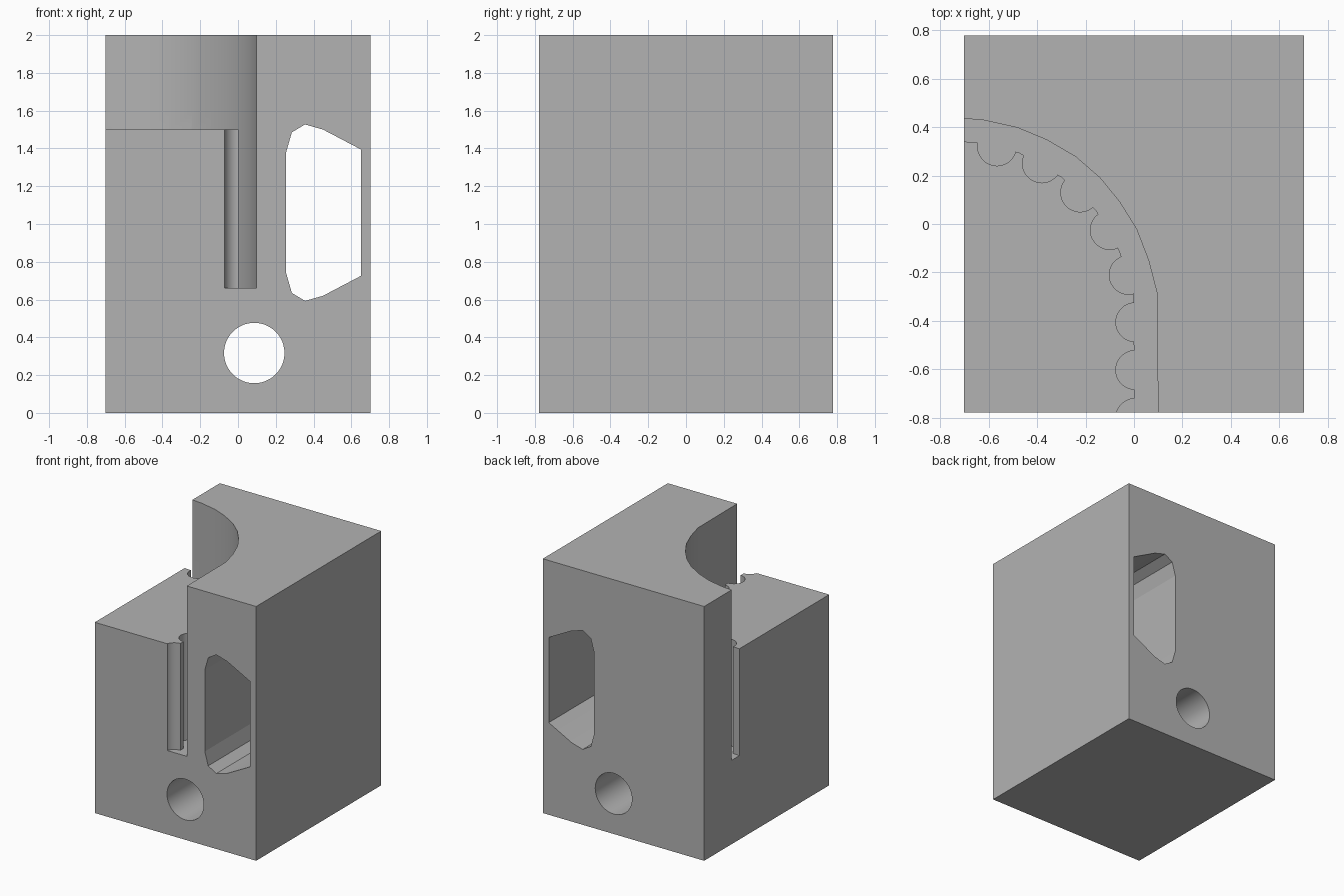
import bpy
import bmesh
import math
from mathutils import Matrix, Vector

cube = bpy.data.objects.get("Cube")
if cube:
    bpy.data.objects.remove(cube, do_unlink=True)

grey = bpy.data.materials.new("plain grey")
grey.use_nodes = True
colour = (0.45, 0.45, 0.45, 1)
grey.diffuse_color = colour
grey.node_tree.nodes["Principled BSDF"].inputs["Base Color"].default_value = colour


def prism(name, outline, low, high, upright=True):
    """Extrude an outline along z, or along y when it is drawn in x and z."""
    bm = bmesh.new()
    if upright:
        points = [Vector((a, b, low)) for a, b in outline]
        step = Vector((0, 0, high - low))
    else:
        points = [Vector((a, low, b)) for a, b in outline]
        step = Vector((0, high - low, 0))
    face = bm.faces.new([bm.verts.new(p) for p in points])
    top = bmesh.ops.extrude_face_region(bm, geom=[face])["geom"]
    bmesh.ops.translate(bm, vec=step, verts=[v for v in top if isinstance(v, bmesh.types.BMVert)])
    bmesh.ops.recalc_face_normals(bm, faces=bm.faces)
    mesh = bpy.data.meshes.new(name)
    bm.to_mesh(mesh)
    bm.free()
    mesh.materials.append(grey)
    obj = bpy.data.objects.new(name, mesh)
    bpy.context.collection.objects.link(obj)
    return obj


def circle(cx, cy, r, count=48):
    turns = [math.tau * i / count for i in range(count)]
    return [(cx + r * math.cos(t), cy + r * math.sin(t)) for t in turns]


# Solid block
W, D, H = 0.702, 0.777, 2.0
block = prism("block", [(-W, -D), (W, -D), (W, D), (-W, D)], 0, H)

# Curved wall behind the step, and the inner wall of the slot
outer = [(-0.9, 0.435), (-0.7, 0.435), (-0.62, 0.428), (-0.48, 0.397), (-0.36, 0.347),
         (-0.24, 0.277), (-0.14, 0.19), (-0.06, 0.092), (0.01, -0.02), (0.06, -0.15),
         (0.095, -0.285), (0.1, -0.9)]
inner = [(-0.9, 0.34), (-0.7, 0.34), (-0.645, 0.335), (-0.475, 0.295), (-0.3, 0.195),
         (-0.155, 0.055), (-0.06, -0.11), (0, -0.29), (0.003, -0.9)]
STEP, FLOOR = 1.5, 0.66
cutters = [
    prism("step_cutter", outer + [(-0.9, -0.9)], STEP, H + 0.1),
    prism("slot_cutter", outer + inner[::-1], FLOOR, STEP + 0.1),
]

# Round flutes along the slot
flutes = [(0.005, -0.8), (0.005, -0.602), (0.005, -0.405), (-0.022, -0.21),
          (-0.1, -0.025), (-0.222, 0.13), (-0.38, 0.25), (-0.565, 0.32)]
for x, y in flutes:
    cutters.append(prism("flute_cutter", circle(x, y, 0.08), FLOOR, STEP + 0.1))

# Tall window and round hole, both running front to back
MID = 1.06
half = [(0.65, 0.335), (0.45, 0.44), (0.355, 0.467), (0.285, 0.425), (0.255, 0.32)]
window = [(x, MID + h) for x, h in half] + [(x, MID - h) for x, h in half[::-1]]
cutters.append(prism("window_cutter", window, -1, 1, upright=False))
cutters.append(prism("hole_cutter", circle(0.086, 0.317, 0.16), -1, 1, upright=False))

# Cut everything out of the block
for cutter in cutters:
    cutter.hide_render = True
    mod = block.modifiers.new(cutter.name, "BOOLEAN")
    mod.operation = "DIFFERENCE"
    mod.solver = "EXACT"
    mod.object = cutter
bpy.context.view_layer.update()
graph = bpy.context.evaluated_depsgraph_get()
result = bpy.data.meshes.new_from_object(block.evaluated_get(graph))
block.modifiers.clear()
block.data = result
for cutter in cutters:
    bpy.data.objects.remove(cutter, do_unlink=True)

# Smooth curved walls, crisp corners
bpy.ops.object.select_all(action="DESELECT")
block.select_set(True)
bpy.context.view_layer.objects.active = block
bpy.ops.object.shade_smooth_by_angle(angle=math.radians(15))
